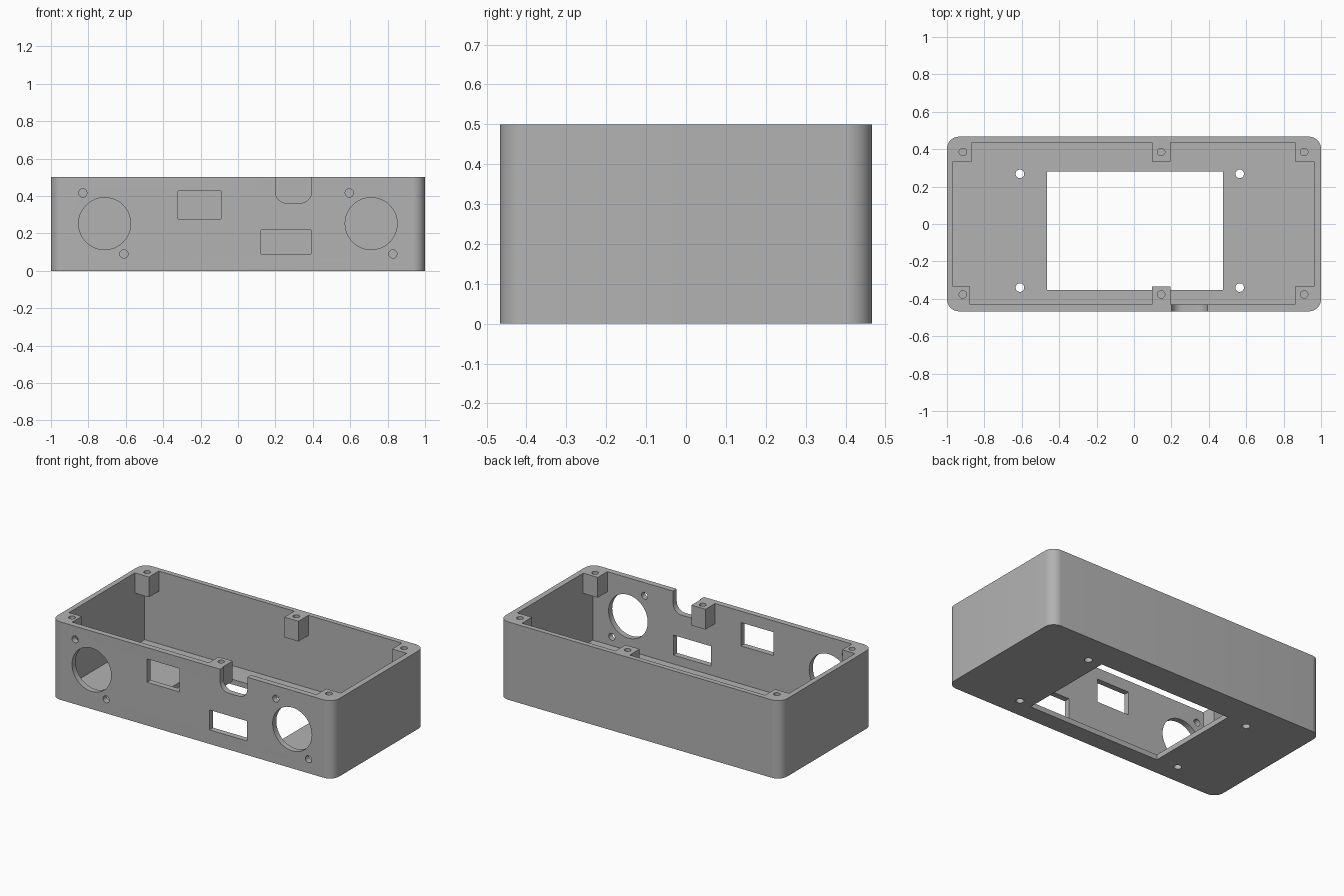
import bpy, bmesh, math

cube = bpy.data.objects.get("Cube")
if cube:
    bpy.data.objects.remove(cube, do_unlink=True)

grey = bpy.data.materials.new("plain grey")
grey.use_nodes = True
COLOUR = (0.45, 0.45, 0.45, 1)
grey.diffuse_color = COLOUR
grey.node_tree.nodes["Principled BSDF"].inputs["Base Color"].default_value = COLOUR


def rounded_outline(x0, x1, y0, y1, radius, steps=10):
    """Counter-clockwise rectangle outline with rounded corners."""
    if radius == 0:
        return [(x0, y0), (x1, y0), (x1, y1), (x0, y1)]
    centres = [(x1 - radius, y1 - radius), (x0 + radius, y1 - radius),
               (x0 + radius, y0 + radius), (x1 - radius, y0 + radius)]
    return [(cx + radius * math.cos(math.pi / 2 * (q + i / steps)),
             cy + radius * math.sin(math.pi / 2 * (q + i / steps)))
            for q, (cx, cy) in enumerate(centres) for i in range(steps + 1)]


def circle(cx, cy, radius, sides=32):
    return [(cx + radius * math.cos(math.tau * i / sides),
             cy + radius * math.sin(math.tau * i / sides)) for i in range(sides)]


def prism(name, outlines, low, high, along_y=False):
    """Extrude outlines along z, or along y when they lie in the front plane."""
    bm = bmesh.new()
    for outline in outlines:
        rings = []
        for d in (low, high):
            rings.append([bm.verts.new((a, d, b) if along_y else (a, b, d))
                          for a, b in outline])
        bm.faces.new(rings[0])
        bm.faces.new(rings[1])
        n = len(outline)
        for i in range(n):
            j = (i + 1) % n
            bm.faces.new((rings[0][i], rings[0][j], rings[1][j], rings[1][i]))
    bmesh.ops.recalc_face_normals(bm, faces=bm.faces)
    mesh = bpy.data.meshes.new(name)
    bm.to_mesh(mesh)
    bm.free()
    mesh.materials.append(grey)
    obj = bpy.data.objects.new(name, mesh)
    bpy.context.collection.objects.link(obj)
    return obj


def combine(target, tool, operation):
    """Apply a boolean and remove the helper."""
    tool.hide_render = True
    mod = target.modifiers.new(tool.name, "BOOLEAN")
    mod.operation, mod.solver, mod.object = operation, "EXACT", tool
    bpy.context.view_layer.objects.active = target
    bpy.ops.object.modifier_apply(modifier=mod.name)
    bpy.data.objects.remove(tool, do_unlink=True)


HEIGHT, FLOOR = 0.5, 0.033
LEFT, RIGHT, FRONT, BACK = -0.967, 0.963, -0.43, 0.435

# Hollow rounded tray
body = prism("enclosure_body", [rounded_outline(-1, 1, -0.467, 0.467, 0.065)], 0, HEIGHT)
combine(body, prism("cavity", [rounded_outline(LEFT, RIGHT, FRONT, BACK, 0)],
                    FLOOR, HEIGHT + 0.1), "DIFFERENCE")

# Screw posts hanging at the rim, embedded slightly in the walls
OVER = 0.012
posts, post_holes = [], []
for x0, x1, hole_x in ((LEFT - OVER, -0.867, -0.915), (0.095, 0.195, 0.145),
                       (0.86, RIGHT + OVER, 0.91)):
    front_x1 = -0.877 if x0 < LEFT else x1
    posts += [rounded_outline(x0, x1, 0.335, BACK + OVER, 0),
              rounded_outline(x0, front_x1, FRONT - OVER, -0.333, 0)]
    post_holes += [circle(hole_x, 0.385, 0.02), circle(hole_x, -0.377, 0.02)]
combine(body, prism("screw_posts", posts, HEIGHT - 0.13, HEIGHT), "UNION")
combine(body, prism("post_holes", post_holes, HEIGHT - 0.1, HEIGHT + 0.1), "DIFFERENCE")

# Floor window and mounting holes
floor_cuts = [rounded_outline(-0.465, 0.475, -0.352, 0.28, 0)]
floor_cuts += [circle(x, y, 0.023) for x in (-0.61, 0.565) for y in (-0.34, 0.268)]
combine(body, prism("floor_cuts", floor_cuts, -0.1, FLOOR + 0.02), "DIFFERENCE")

# Front panel: round ports with screw holes, two windows, cable notch
front_cuts = [rounded_outline(-0.32, -0.09, 0.277, 0.427, 0),
              rounded_outline(0.124, 0.39, 0.09, 0.218, 0),
              rounded_outline(0.2, 0.393, 0.362, 0.7, 0.06)]
for x, upper, lower in ((-0.713, -0.83, -0.61), (0.712, 0.595, 0.828)):
    front_cuts += [circle(x, 0.252, 0.139, 64), circle(upper, 0.416, 0.022),
                   circle(lower, 0.09, 0.022)]
combine(body, prism("front_cuts", front_cuts, -0.6, FRONT + 0.02, along_y=True), "DIFFERENCE")

# Smooth the rounded surfaces, keep the edges crisp
bpy.ops.object.select_all(action="DESELECT")
body.select_set(True)
bpy.context.view_layer.objects.active = body
bpy.ops.object.shade_smooth_by_angle(angle=math.radians(30))
